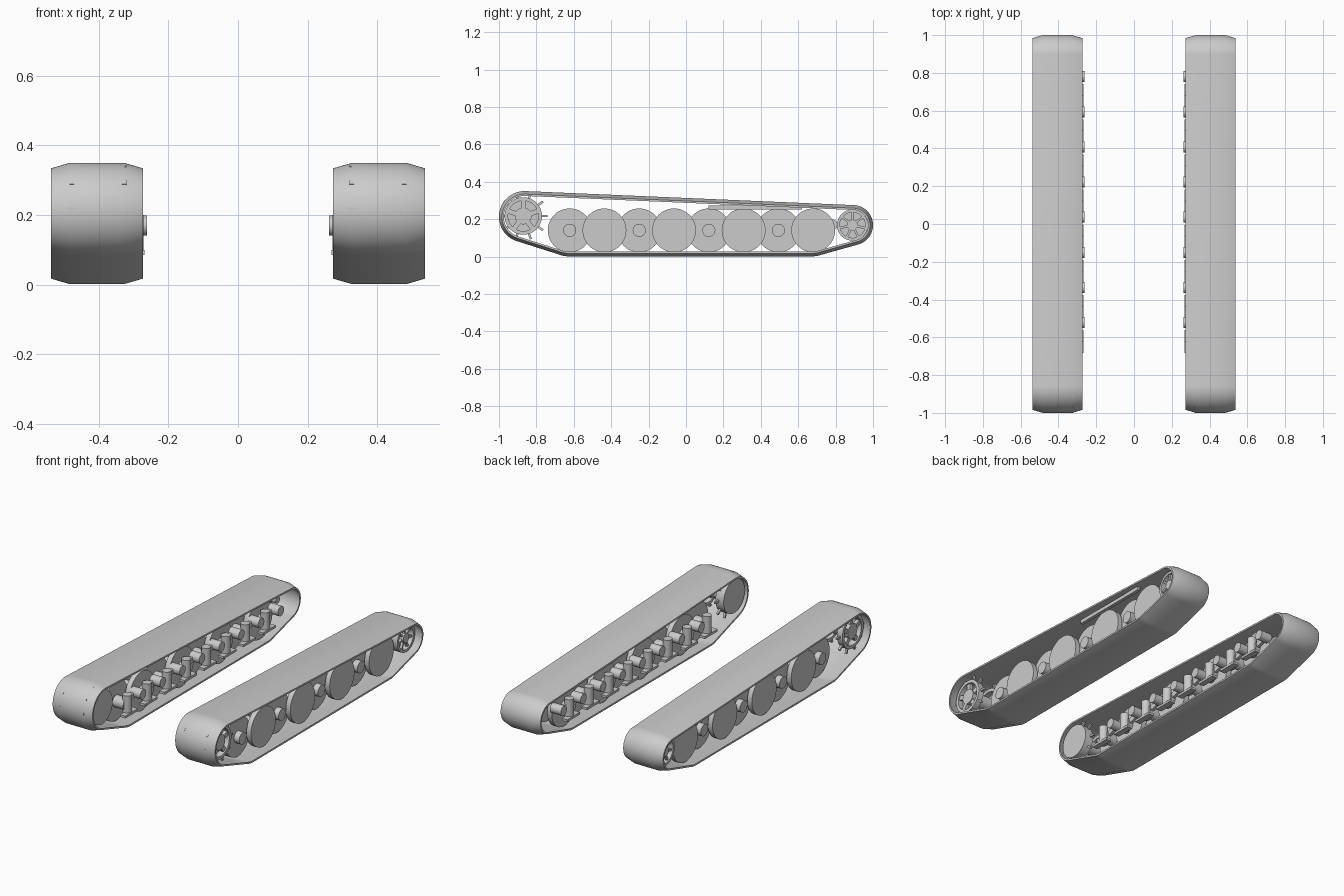
import bpy, bmesh
from math import sin, cos, pi, radians
from mathutils import Matrix, Vector

cube = bpy.data.objects.get("Cube")
if cube:
    bpy.data.objects.remove(cube, do_unlink=True)

grey = bpy.data.materials.new("plain_grey")
grey.use_nodes = True
grey.diffuse_color = (0.6, 0.6, 0.6, 1)
grey.node_tree.nodes["Principled BSDF"].inputs["Base Color"].default_value = (0.6, 0.6, 0.6, 1)


def finish(bm, name):
    """Turn a bmesh of the left side into an object mirrored to the right side."""
    bmesh.ops.recalc_face_normals(bm, faces=bm.faces)
    mesh = bpy.data.meshes.new(name)
    bm.to_mesh(mesh)
    bm.free()
    mesh.materials.append(grey)
    ob = bpy.data.objects.new(name, mesh)
    bpy.context.collection.objects.link(ob)
    bpy.ops.object.select_all(action='DESELECT')
    ob.select_set(True)
    bpy.context.view_layer.objects.active = ob
    bpy.ops.object.shade_smooth_by_angle(angle=radians(35))
    mod = ob.modifiers.new("mirror", 'MIRROR')
    mod.use_mirror_merge = False


def cylinder(bm, start, end, r, axis='X', sides=32):
    a, b = Vector(start), Vector(end)
    rot = Matrix.Rotation(pi / 2, 4, 'Y') if axis == 'X' else Matrix()
    bmesh.ops.create_cone(bm, cap_ends=True, segments=sides, radius1=r, radius2=r,
                          depth=(b - a).length,
                          matrix=Matrix.Translation((a + b) / 2) @ rot)


def disc(bm, x, y, z, r, thick, sides=48):
    cylinder(bm, (x - thick / 2, y, z), (x + thick / 2, y, z), r, sides=sides)


def box(bm, centre, size, turn=0):
    m = Matrix.Translation(centre) @ Matrix.Rotation(turn, 4, 'X') @ Matrix.Diagonal((*size, 1))
    bmesh.ops.create_cube(bm, size=1, matrix=m)


def loft(bm, rings):
    """Join closed rings of points into a closed loop of quads."""
    rows = [[bm.verts.new(p) for p in ring] for ring in rings]
    for i, row in enumerate(rows):
        nxt = rows[(i + 1) % len(rows)]
        for j in range(len(row)):
            k = (j + 1) % len(row)
            bm.faces.new((row[j], row[k], nxt[k], nxt[j]))


def ring(bm, x, y, z, r_in, r_out, thick, sides=48):
    h = thick / 2
    section = [(-h, r_in), (h, r_in), (h, r_out), (-h, r_out)]
    angles = [2 * pi * i / sides for i in range(sides)]
    loft(bm, [[(x + dx, y + r * cos(a), z + r * sin(a)) for dx, r in section] for a in angles])


def radial(bm, x, y, z, count, r0, r1, width, thick, start=0.0):
    """Bars standing radially around an axle: spokes or teeth."""
    for i in range(count):
        a = start + 2 * pi * i / count
        mid = (r0 + r1) / 2
        box(bm, (x, y + mid * cos(a), z + mid * sin(a)), (thick, r1 - r0, width), a)


MID = 0.4055                   # centre of the track's width
SPROCKET = (-0.870, 0.217)
IDLER = (0.89, 0.168)
AXLE_Z = 0.14
wheel_ys = [-0.622 + 0.186 * i for i in range(8)]

# Track belt: bevelled band wrapped around sprocket, road wheels and idler
hull = [(-0.863, 0.213, 0.137), (0.893, 0.168, 0.107),
        (-0.627, 0.143, 0.142), (0.675, 0.143, 0.142)]
half, flat, drop, skin = 0.132, 0.077, 0.016, 0.01
outer = [(-half, drop), (-flat, 0), (flat, 0), (half, drop)]
section = outer + [(x, d + skin) for x, d in reversed(outer)]
rings = []
for i in range(160):
    n = Vector((cos(2 * pi * i / 160), sin(2 * pi * i / 160)))
    y, z, r = max(hull, key=lambda c: c[0] * n.x + c[1] * n.y + c[2])
    rings.append([(MID + x, y + (r - d) * n.x, z + (r - d) * n.y) for x, d in section])
bm = bmesh.new()
loft(bm, rings)
finish(bm, "track_belt")

# Drive sprocket: spoked outer ring, second ring, inner housing disc, two rows of teeth
bm = bmesh.new()
y, z = SPROCKET
for x in (0.327, 0.478):
    ring(bm, x, y, z, 0.081, 0.1, 0.035)
    radial(bm, x, y, z, 10, 0.095, 0.1305, 0.012, 0.012)
radial(bm, 0.478, y, z, 5, 0.03, 0.09, 0.026, 0.02, pi / 2)
disc(bm, 0.478, y, z, 0.045, 0.03)
disc(bm, 0.3, y, z, 0.1, 0.02)
cylinder(bm, (0.3, y, z), (0.47, y, z), 0.04)
finish(bm, "drive_sprocket")

# Rear idler: spoked rim with a web behind it, on a stub axle
bm = bmesh.new()
y, z = IDLER
ring(bm, 0.465, y, z, 0.068, 0.083, 0.05)
radial(bm, 0.475, y, z, 7, 0.02, 0.072, 0.012, 0.015, pi / 2)
disc(bm, 0.475, y, z, 0.028, 0.03)
disc(bm, 0.445, y, z, 0.072, 0.01)
cylinder(bm, (0.36, y, z), (0.475, y, z), 0.02)
finish(bm, "rear_idler")

# Interleaved road wheels: alternate axles carry the close and the wide pairs
bm = bmesh.new()
for i, y in enumerate(wheel_ys):
    for x in ((0.345, 0.458) if i % 2 else (0.386, 0.418)):
        disc(bm, x, y, AXLE_Z, 0.117, 0.03)
    cylinder(bm, (0.30, y, AXLE_Z), (0.468, y, AXLE_Z), 0.035, sides=24)
finish(bm, "road_wheels")

# Suspension: pivot tube, swing arm, upright damper and foot plate per wheel
bm = bmesh.new()
for y in wheel_ys:
    cylinder(bm, (0.262, y + 0.1, 0.17), (0.335, y + 0.1, 0.17), 0.029, sides=24)
    box(bm, (0.315, y + 0.05, 0.155), (0.018, 0.11, 0.03), 0.29)
    cylinder(bm, (0.297, y, 0.09), (0.297, y, 0.2), 0.026, 'Z', 24)
    box(bm, (0.286, y, 0.092), (0.036, 0.12, 0.014))
finish(bm, "suspension")

# Return skid under the upper run
bm = bmesh.new()
box(bm, (0.485, 0.37, 0.263), (0.02, 0.5, 0.022))
finish(bm, "return_skid")
